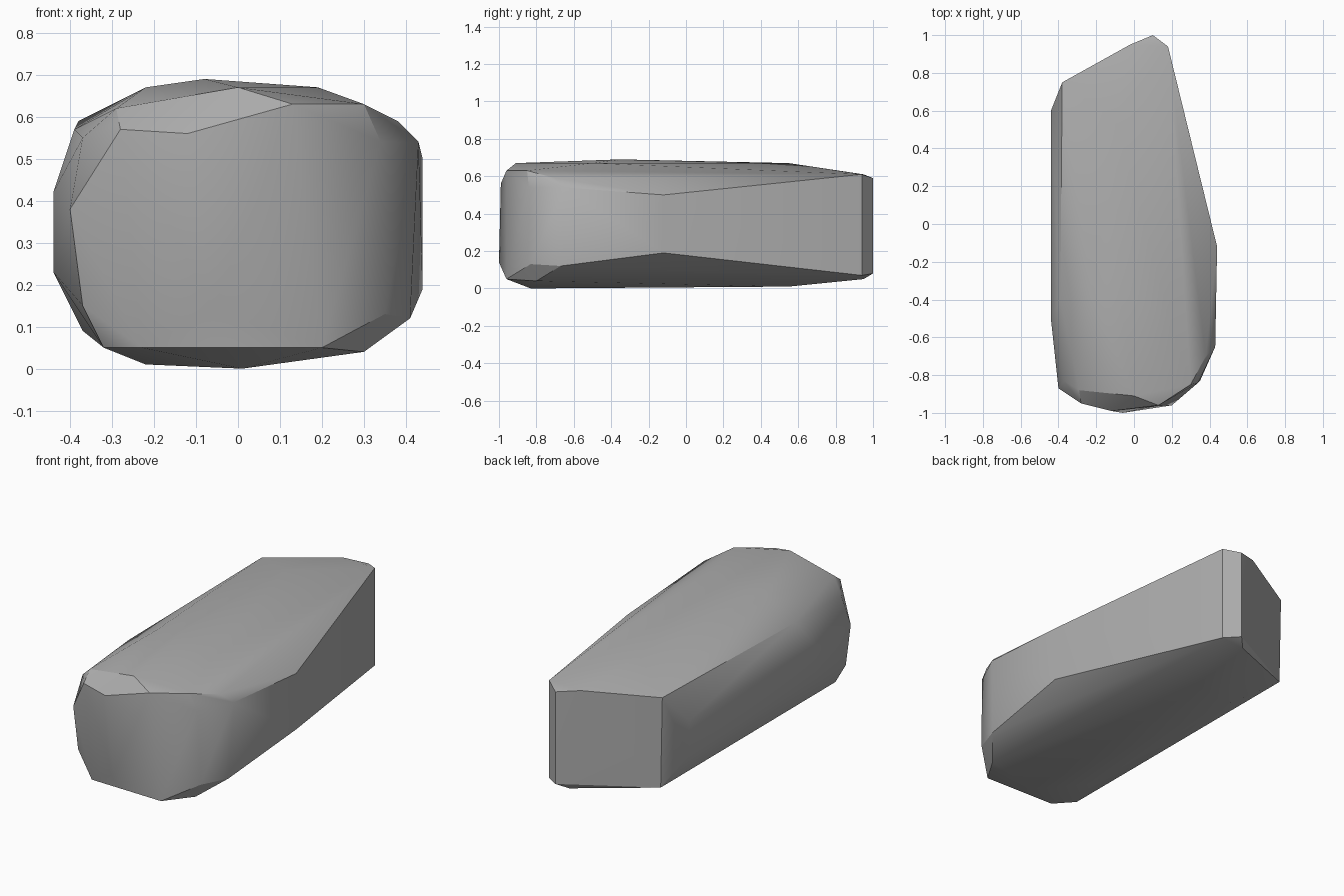
import bpy
import bmesh
import math

# Remove the default cube only
default_cube = bpy.data.objects.get("Cube")
if default_cube:
    bpy.data.objects.remove(default_cube, do_unlink=True)


def make_material(name, value):
    """Flat grey material for viewport and render."""
    material = bpy.data.materials.new(name)
    material.use_nodes = True
    colour = (value, value, value, 1)
    material.diffuse_color = colour
    shader = material.node_tree.nodes["Principled BSDF"]
    shader.inputs["Base Color"].default_value = colour
    shader.inputs["Roughness"].default_value = 1
    return material


def make_hull(name, groups, material):
    """Wrap a tight convex skin around groups of chiselled corners."""
    mesh = bpy.data.meshes.new(name)
    shape = bmesh.new()
    for corners in groups.values():
        for corner in corners:
            shape.verts.new(corner)
    result = bmesh.ops.convex_hull(shape, input=shape.verts[:])
    # Drop any corner swallowed by the skin
    unused = [v for v in shape.verts if not v.link_faces]
    bmesh.ops.delete(shape, geom=unused, context="VERTS")
    # Merge nearly flat triangles into broad facets
    bmesh.ops.dissolve_limit(shape, angle_limit=math.radians(2),
                             verts=shape.verts[:], edges=shape.edges[:])
    bmesh.ops.recalc_face_normals(shape, faces=shape.faces[:])
    shape.to_mesh(mesh)
    shape.free()
    mesh.materials.append(material)
    rock = bpy.data.objects.new(name, mesh)
    bpy.context.scene.collection.objects.link(rock)
    return rock


# Corners of the boulder, grouped by the side they shape
corner_groups = {
    "crown": [(0, -.91, .67), (-.08, -.35, .69), (.19, -.5, .67),
              (-.22, -.4, .67), (-.1, .55, .67), (.38, -.7, .59)],
    "front_bevel": [(.13, -.96, .63), (-.12, -.99, .56), (-.28, -.95, .57),
                    (-.29, -.88, .62), (.3, -.85, .63)],
    "front_face": [(.34, -.84, .54), (.35, -.83, .13), (.14, -.97, .14),
                   (-.06, -1, .14), (-.4, -.87, .38), (-.37, -.87, .15),
                   (-.23, -.95, .05), (.2, -.96, .05)],
    "broad_side": [(.43, -.65, .54), (.44, -.12, .5), (.44, -.12, .19),
                   (.41, -.67, .12), (.18, .94, .61), (.18, .94, .07)],
    "back_face": [(.1, 1, .59), (.1, 1, .08), (-.02, .95, .61),
                  (-.38, .75, .59), (-.37, .75, .09), (.05, .95, .05)],
    "narrow_side": [(-.44, .6, .42), (-.44, .6, .23), (-.44, -.5, .42),
                    (-.44, -.5, .23), (-.39, .6, .57), (-.39, -.4, .57),
                    (-.37, -.83, .55)],
    "underside": [(.01, -.83, 0), (.3, -.8, .04), (-.32, -.85, .05),
                  (-.22, -.6, .01), (0, .55, .01), (-.22, .5, .01)],
}

stone = make_material("grey stone", .42)
boulder = make_hull("boulder", corner_groups, stone)

# Soft shading across shallow facets, crisp at the chiselled edges
for other in bpy.context.selected_objects:
    other.select_set(False)
boulder.select_set(True)
bpy.context.view_layer.objects.active = boulder
bpy.ops.object.shade_smooth_by_angle(angle=math.radians(30))
